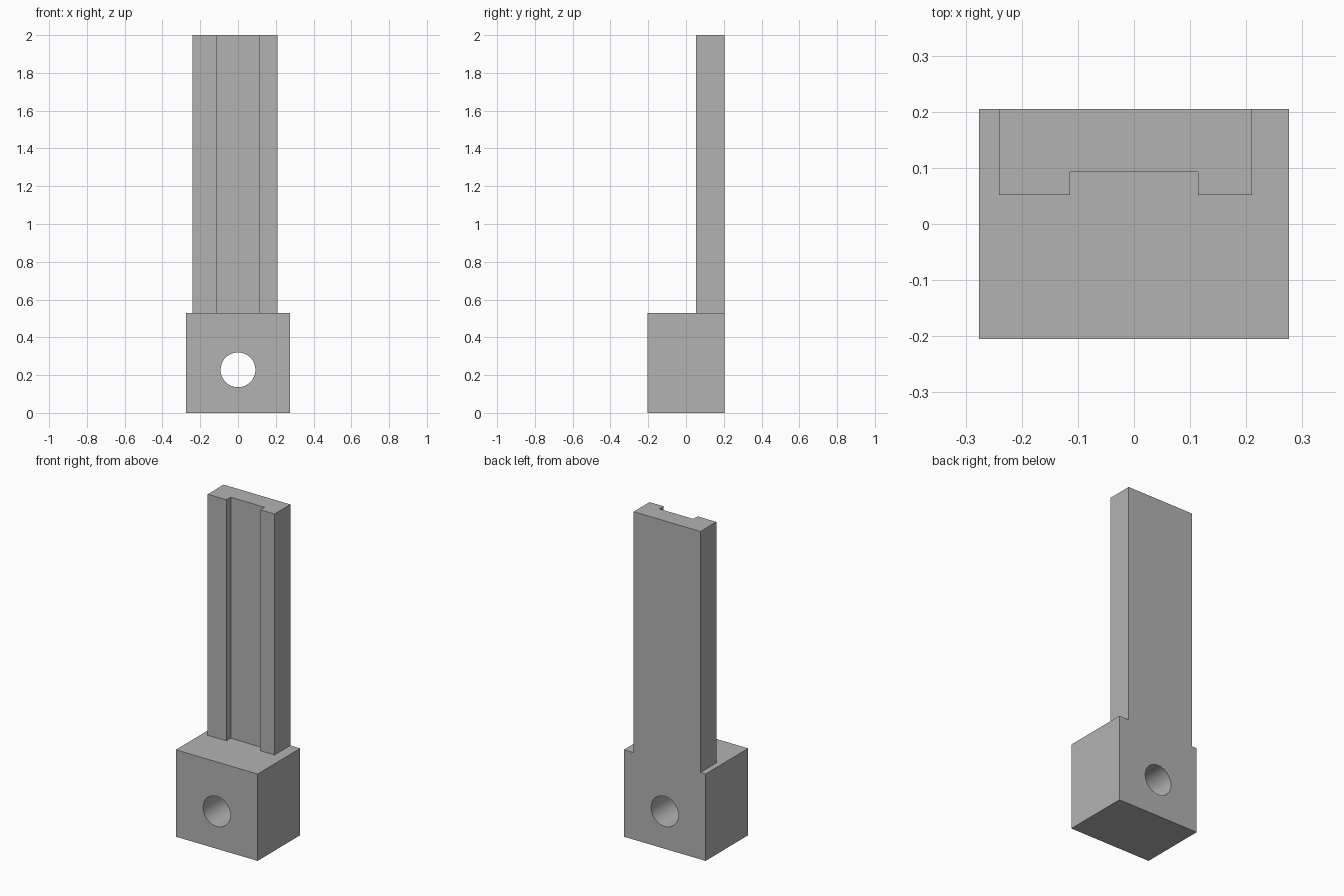
import bpy, bmesh, math

cube = bpy.data.objects.get("Cube")
if cube:
    bpy.data.objects.remove(cube, do_unlink=True)

WIDTH, DEPTH, BASE_TOP, TOP = 0.276, 0.205, 0.53, 2.0
HOLE_Z, HOLE_R = 0.228, 0.092

grey = bpy.data.materials.new("plain_grey")
grey.use_nodes = True
colour = (0.45, 0.45, 0.45, 1)
grey.diffuse_color = colour
grey.node_tree.nodes["Principled BSDF"].inputs["Base Color"].default_value = colour


def extruded(name, profile, bottom, top):
    """Upright prism from a plan outline."""
    bm = bmesh.new()
    face = bm.faces.new([bm.verts.new((x, y, bottom)) for x, y in profile])
    up = bmesh.ops.extrude_face_region(bm, geom=[face])["geom"]
    verts = [v for v in up if isinstance(v, bmesh.types.BMVert)]
    bmesh.ops.translate(bm, verts=verts, vec=(0, 0, top - bottom))
    bmesh.ops.recalc_face_normals(bm, faces=bm.faces)
    mesh = bpy.data.meshes.new(name)
    bm.to_mesh(mesh)
    bm.free()
    mesh.materials.append(grey)
    obj = bpy.data.objects.new(name, mesh)
    bpy.context.collection.objects.link(obj)
    return obj


# Mounting block
block = extruded("mounting_block", [(-WIDTH, -DEPTH), (WIDTH, -DEPTH),
                                    (WIDTH, DEPTH), (-WIDTH, DEPTH)], 0, BASE_TOP)

# Round hole bored from front to back
bpy.ops.mesh.primitive_cylinder_add(vertices=64, radius=HOLE_R, depth=1,
                                    location=(0, 0, HOLE_Z),
                                    rotation=(math.pi / 2, 0, 0))
cutter = bpy.context.object
cutter.name = "hole_cutter"
cutter.data.materials.append(grey)
bore = block.modifiers.new("bore", "BOOLEAN")
bore.operation = "DIFFERENCE"
bore.solver = "EXACT"
bore.object = cutter
bpy.ops.object.select_all(action="DESELECT")
block.select_set(True)
bpy.context.view_layer.objects.active = block
bpy.ops.object.modifier_apply(modifier=bore.name)
bpy.data.objects.remove(cutter, do_unlink=True)
bpy.ops.object.shade_smooth_by_angle(angle=math.radians(30))

# Upright rail with a shallow channel down its front
LEFT, RIGHT, FRONT, CHANNEL, FLOOR = 0.21, -0.241, 0.052, 0.114, 0.093
extruded("channelled_upright", [
    (RIGHT, DEPTH), (RIGHT, FRONT), (-CHANNEL, FRONT), (-CHANNEL, FLOOR),
    (CHANNEL, FLOOR), (CHANNEL, FRONT), (LEFT, FRONT), (LEFT, DEPTH),
], BASE_TOP, TOP)
